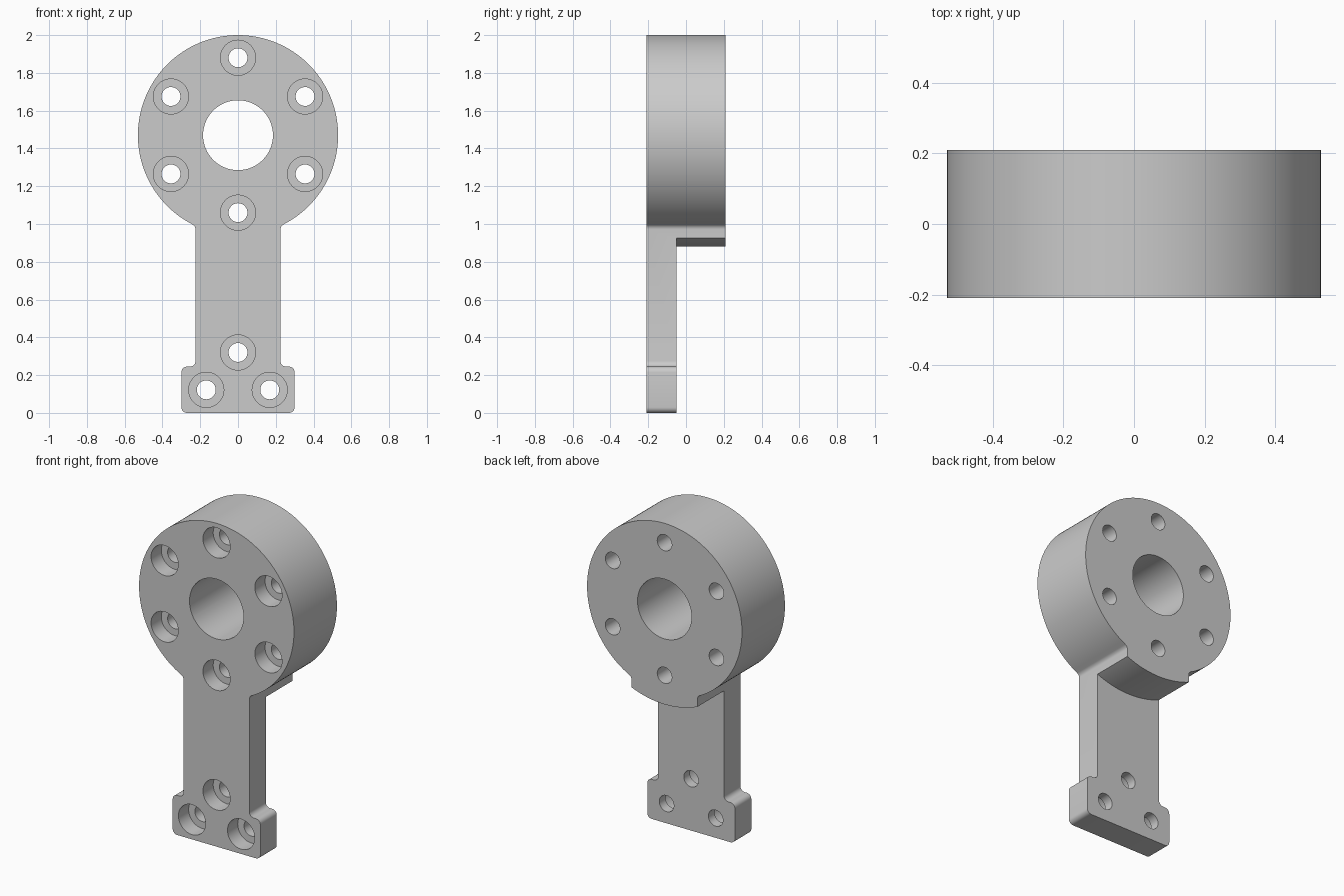
import bpy, bmesh
from math import sin, cos, pi, radians, sqrt, atan2

cube = bpy.data.objects.get("Cube")
if cube:
    bpy.data.objects.remove(cube, do_unlink=True)

FRONT, STEP, BACK = -0.21, -0.05, 0.21
HEAD_Z, HEAD_R, STEM = 1.47, 0.53, 0.225

grey = bpy.data.materials.new("plain grey")
grey.use_nodes = True
colour = (0.6, 0.6, 0.6, 1)
grey.diffuse_color = colour
grey.node_tree.nodes["Principled BSDF"].inputs["Base Color"].default_value = colour


def arc(cx, cz, r, start, end, n):
    """Points on an arc, angles in radians."""
    steps = [start + (end - start) * i / n for i in range(n + 1)]
    return [(cx + r * cos(a), cz + r * sin(a)) for a in steps]


def make_object(name, bm):
    bmesh.ops.recalc_face_normals(bm, faces=bm.faces)
    mesh = bpy.data.meshes.new(name)
    bm.to_mesh(mesh)
    bm.free()
    ob = bpy.data.objects.new(name, mesh)
    bpy.context.collection.objects.link(ob)
    return ob


def extrude_profile(name, points, y0, y1):
    bm = bmesh.new()
    face = bm.faces.new([bm.verts.new((x, y0, z)) for x, z in points])
    grown = bmesh.ops.extrude_face_region(bm, geom=[face], use_keep_orig=True)
    verts = [g for g in grown["geom"] if isinstance(g, bmesh.types.BMVert)]
    bmesh.ops.translate(bm, verts=verts, vec=(0, y1 - y0, 0))
    return make_object(name, bm)


def add_lathe(bm, x, z, rings, n):
    """Closed turned solid along y from (radius, y) rings."""
    loops = [[bm.verts.new((x + r * cos(2 * pi * i / n), y, z + r * sin(2 * pi * i / n)))
              for i in range(n)] for r, y in rings]
    for a, b in zip(loops, loops[1:]):
        for i in range(n):
            j = (i + 1) % n
            bm.faces.new((a[i], a[j], b[j], b[i]))
    bm.faces.new(loops[0])
    bm.faces.new(loops[-1])


# Right half of the outline: foot, stem, neck fillet and round head
f = 0.03
neck_x = STEM + f
neck_z = HEAD_Z - sqrt((HEAD_R + f) ** 2 - neck_x ** 2)
neck_angle = atan2(neck_z - HEAD_Z, neck_x)
half = arc(0.3 - f, f, f, -pi / 2, 0, 6)
half += arc(0.3 - f, 0.245 - f, f, 0, pi / 2, 6)
half += arc(neck_x, 0.245 + f, f, -pi / 2, -pi, 6)
half += arc(neck_x, neck_z, f, pi, neck_angle + pi, 6)
half += arc(0, HEAD_Z, HEAD_R, neck_angle, pi / 2, 64)[1:]
outline = half + [(-x, z) for x, z in reversed(half[:-1])]
bracket = extrude_profile("bracket", outline, FRONT, BACK)

# Relief behind the stem, leaving a curved lip under the head
lip_r, side = 0.59, 0.4
a = atan2(-sqrt(lip_r ** 2 - side ** 2), side)
lip = arc(0, HEAD_Z, lip_r, -pi - a, a, 48)
relief = extrude_profile("relief_cutter", lip + [(side, -0.1), (-side, -0.1)], STEP, 0.4)

# Centre bore and counterbored screw holes
bm = bmesh.new()
add_lathe(bm, 0, HEAD_Z, [(0.185, -0.4), (0.185, 0.4)], 64)
holes = [(0.41 * sin(radians(t)), HEAD_Z + 0.41 * cos(radians(t))) for t in range(0, 360, 60)]
holes += [(0, 0.32), (-0.168, 0.122), (0.168, 0.122)]
seat = FRONT + 0.1
for x, z in holes:
    add_lathe(bm, x, z, [(0.093, -0.4), (0.093, seat), (0.05, seat), (0.05, 0.4)], 40)
bores = make_object("hole_cutter", bm)

bpy.ops.object.select_all(action='DESELECT')
bracket.select_set(True)
bpy.context.view_layer.objects.active = bracket
for cutter in (relief, bores):
    mod = bracket.modifiers.new(cutter.name, 'BOOLEAN')
    mod.operation, mod.solver, mod.object = 'DIFFERENCE', 'EXACT', cutter
    bpy.ops.object.modifier_apply(modifier=mod.name)
    bpy.data.objects.remove(cutter, do_unlink=True)

bracket.data.materials.clear()
bracket.data.materials.append(grey)
bpy.ops.object.shade_smooth_by_angle(angle=radians(30))
